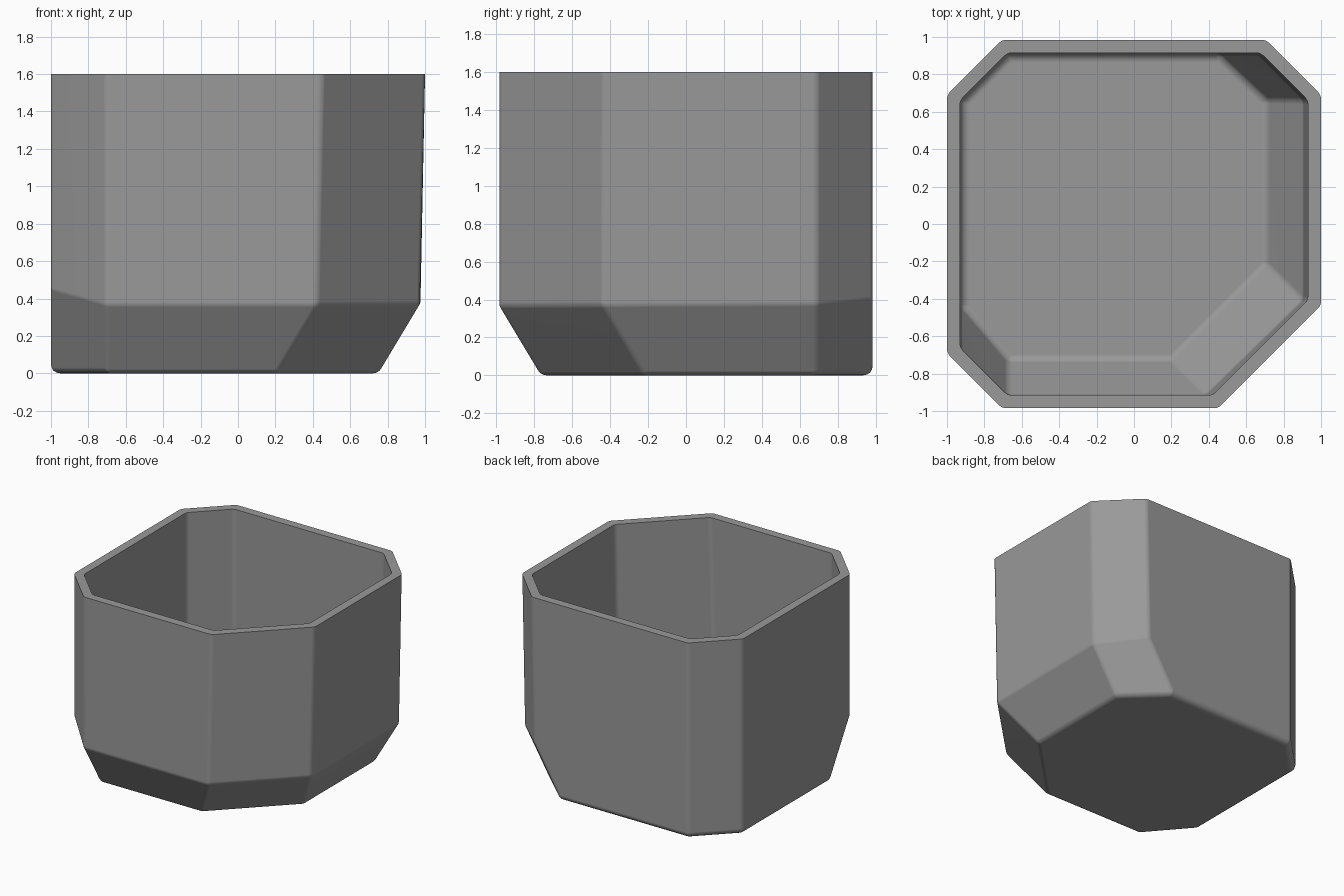
import bpy, bmesh, math
from mathutils import Vector

if "Cube" in bpy.data.objects:
    bpy.data.objects.remove(bpy.data.objects["Cube"])

TOP, WALL, RADIUS = 1.6, 0.07, 0.05
D = 0.02  # draft of the tapered walls

# Each plane is (nx, ny, nz, d): the solid lies where n . p <= d
PLANES = [
    # upright walls and corner chamfers
    (-1, 0, 0, 1.0), (0, 1, 0, 0.985), (0, -1, 0, 0.985),
    (-1, 1, 0, 1.69), (-1, -1, 0, 1.69),
    (1, 0, -D, 1.0 - D * TOP), (1, -1, -D, 1.435 - D * TOP), (1, 1, -D, 1.69 - D * TOP),
    # sloped lower faces
    (0, -1, -0.6, 0.765), (1, 0, -0.6, 0.75), (1, -1, -1.2, 0.967),
    (-1.163, -1, -0.6, 1.583), (1, 1.068, -0.6, 1.487),
    # base
    (0, 0, -1, 0),
]


def faceted_solid(name, inset, top):
    """Cut a block with every plane moved inward, then round its edges."""
    bm = bmesh.new()
    bmesh.ops.create_cube(bm, size=6)
    for nx, ny, nz, d in PLANES + [(0, 0, 1, top + inset)]:
        n = Vector((nx, ny, nz))
        point = n * (d / n.length_squared) - n.normalized() * inset
        cut = bmesh.ops.bisect_plane(bm, geom=bm.verts[:] + bm.edges[:] + bm.faces[:],
                                     plane_co=point, plane_no=n, clear_outer=True)
        rim = [g for g in cut["geom_cut"] if isinstance(g, bmesh.types.BMEdge)]
        bmesh.ops.edgeloop_fill(bm, edges=rim)
    bmesh.ops.remove_doubles(bm, verts=bm.verts[:], dist=0.03)
    bmesh.ops.recalc_face_normals(bm, faces=bm.faces[:])
    # constant-radius rounding everywhere except the top edge
    weight = bm.edges.layers.float.new("bevel_weight_edge")
    for e in bm.edges:
        if min(v.co.z for v in e.verts) < top - 0.01:
            e[weight] = min(1.0, math.tan(e.calc_face_angle(0) / 2))
    mesh = bpy.data.meshes.new(name)
    bm.to_mesh(mesh)
    bm.free()
    obj = bpy.data.objects.new(name, mesh)
    bpy.context.collection.objects.link(obj)
    bevel = obj.modifiers.new("rounding", "BEVEL")
    bevel.limit_method, bevel.width, bevel.segments = "WEIGHT", RADIUS, 4
    return obj


# Planter body and the hollow cut out of it
grey = bpy.data.materials.new("grey")
grey.diffuse_color = (0.32, 0.32, 0.32, 1)
grey.use_nodes = True
grey.node_tree.nodes["Principled BSDF"].inputs["Base Color"].default_value = grey.diffuse_color
planter = faceted_solid("planter", 0, TOP)
hollow = faceted_solid("hollow_cutter", WALL, TOP + 0.1)
for obj in (planter, hollow):
    obj.data.materials.append(grey)

boolean = planter.modifiers.new("hollow", "BOOLEAN")
boolean.operation, boolean.solver, boolean.object = "DIFFERENCE", "EXACT", hollow

# Bake the shape, then shade smoothly with a crisp rim
bpy.context.view_layer.update()
graph = bpy.context.evaluated_depsgraph_get()
baked = bpy.data.meshes.new_from_object(planter.evaluated_get(graph))
planter.modifiers.clear()
planter.data = baked
bpy.data.objects.remove(hollow)
bpy.context.view_layer.objects.active = planter
planter.select_set(True)
bpy.ops.object.shade_smooth_by_angle(angle=math.radians(40))
normals = planter.modifiers.new("flat_panels", "WEIGHTED_NORMAL")
normals.keep_sharp = True
